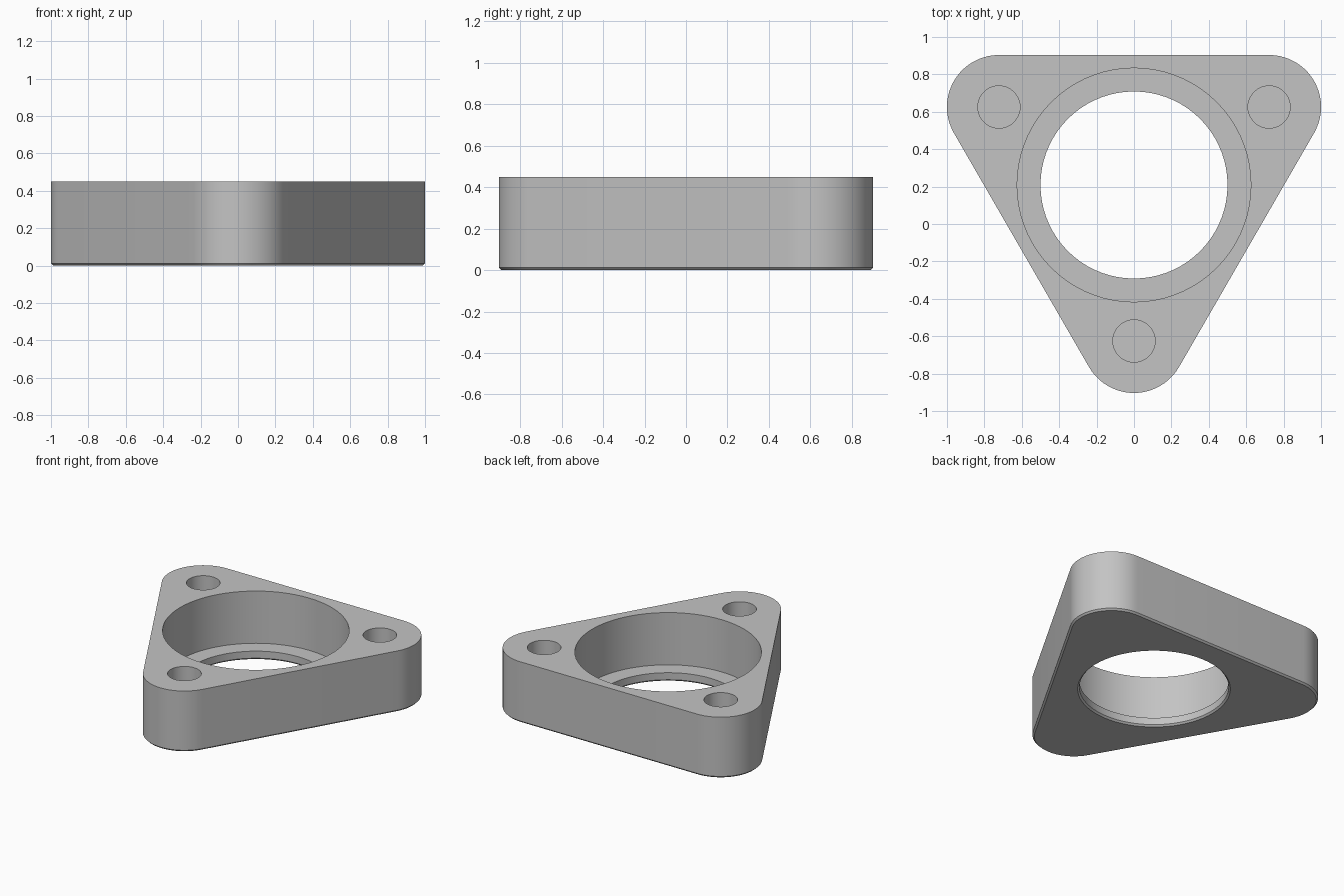
import bpy, bmesh
from math import cos, sin, pi, radians

HEIGHT = 0.45
CENTRE_Y = 0.2085      # axis of the main bore
HOLE_DIST = 0.834      # bore axis to screw holes
CORNER_R = 0.278
CHAMFER = 0.012
LEDGE_Z = 0.064
HOLE_FLOOR = 0.11
CORNERS = [radians(a) for a in (30, 150, 270)]

cube = bpy.data.objects.get("Cube")
if cube:
    bpy.data.objects.remove(cube, do_unlink=True)

grey = bpy.data.materials.new("plain grey")
grey.use_nodes = True
colour = (0.55, 0.55, 0.55, 1)
grey.diffuse_color = colour
grey.node_tree.nodes["Principled BSDF"].inputs["Base Color"].default_value = colour


def rounded_triangle(radius, steps=20):
    """Outline of three corner arcs joined by straight sides."""
    points = []
    for a in CORNERS:
        for i in range(steps + 1):
            t = a - pi / 3 + 2 * pi / 3 * i / steps
            points.append((HOLE_DIST * cos(a) + radius * cos(t),
                           CENTRE_Y + HOLE_DIST * sin(a) + radius * sin(t)))
    return points


def circle(x, y, radius, steps):
    return [(x + radius * cos(2 * pi * i / steps),
             y + radius * sin(2 * pi * i / steps)) for i in range(steps)]


def loft(name, layers):
    """Closed solid through a stack of (outline, z) layers."""
    bm = bmesh.new()
    rings = [[bm.verts.new((x, y, z)) for x, y in outline] for outline, z in layers]
    n = len(rings[0])
    for low, high in zip(rings, rings[1:]):
        for i in range(n):
            j = (i + 1) % n
            bm.faces.new((low[i], low[j], high[j], high[i]))
    bm.faces.new(rings[0][::-1])
    bm.faces.new(rings[-1])
    bmesh.ops.recalc_face_normals(bm, faces=bm.faces)
    mesh = bpy.data.meshes.new(name)
    bm.to_mesh(mesh)
    bm.free()
    mesh.materials.append(grey)
    obj = bpy.data.objects.new(name, mesh)
    bpy.context.collection.objects.link(obj)
    return obj


# Rounded triangular body with a chamfered lower edge
body = loft("triangular_flange", [
    (rounded_triangle(CORNER_R - CHAMFER), 0),
    (rounded_triangle(CORNER_R), CHAMFER),
    (rounded_triangle(CORNER_R), HEIGHT)])

# Stepped main bore, chamfered where it leaves the underside
bore = [(0.5 + 2 * CHAMFER, -CHAMFER), (0.5, CHAMFER), (0.5, LEDGE_Z),
        (0.625, LEDGE_Z), (0.625, HEIGHT + 0.1)]
cutters = [loft("bore_cutter", [(circle(0, CENTRE_Y, r, 72), z) for r, z in bore])]

# Blind screw holes in the corners
for a in CORNERS:
    ring = circle(HOLE_DIST * cos(a), CENTRE_Y + HOLE_DIST * sin(a), 0.113, 40)
    cutters.append(loft("screw_hole_cutter", [(ring, HOLE_FLOOR), (ring, HEIGHT + 0.1)]))

bpy.ops.object.select_all(action='DESELECT')
body.select_set(True)
bpy.context.view_layer.objects.active = body
for cutter in cutters:
    cutter.hide_render = True
    mod = body.modifiers.new("cut", 'BOOLEAN')
    mod.operation = 'DIFFERENCE'
    mod.solver = 'EXACT'
    mod.object = cutter
    bpy.ops.object.modifier_apply(modifier=mod.name)
    bpy.data.objects.remove(cutter, do_unlink=True)

bpy.ops.object.shade_smooth_by_angle(angle=radians(30))
